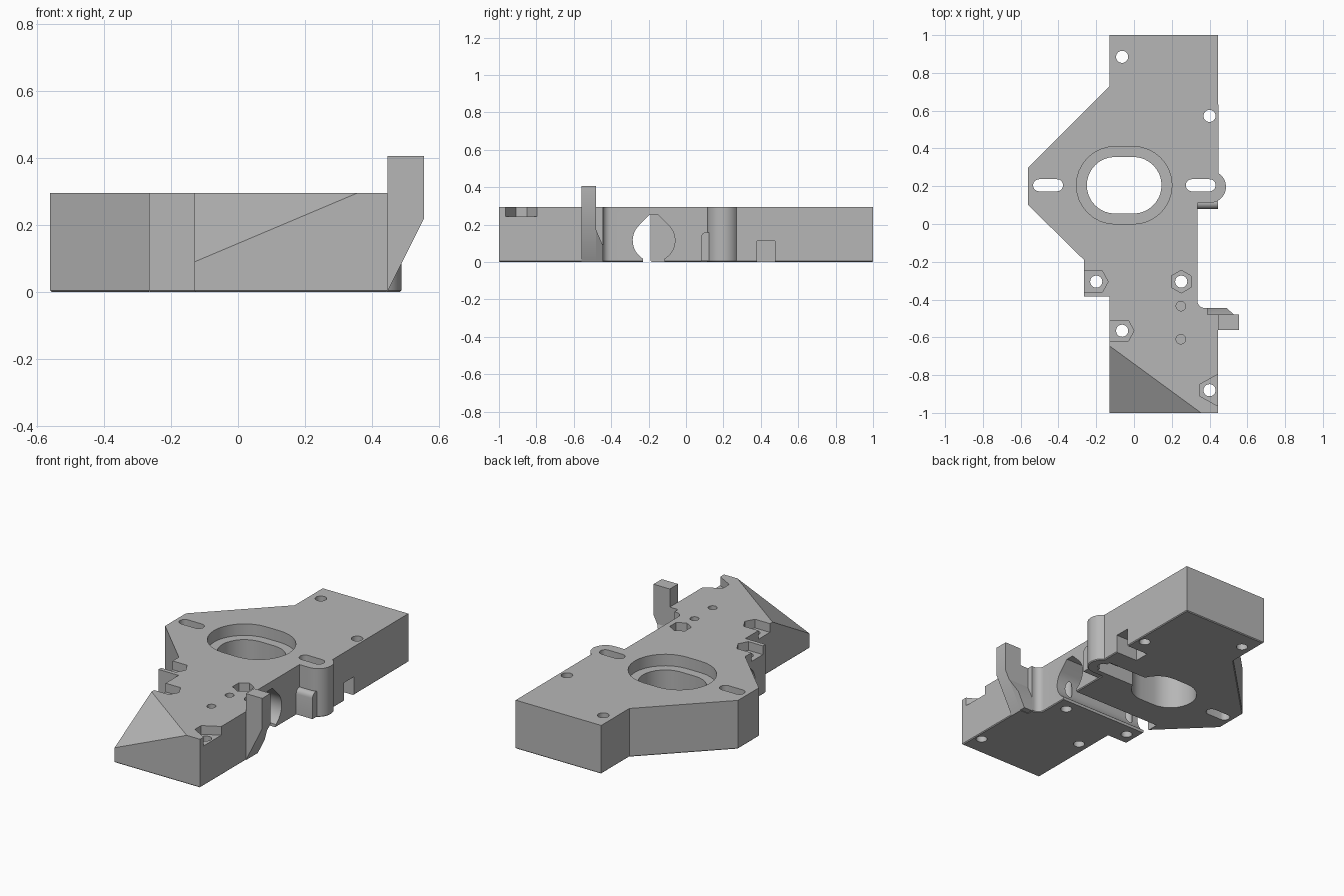
import bpy
import bmesh
from math import cos, sin, pi, radians
from mathutils import Vector

if "Cube" in bpy.data.objects:
    bpy.data.objects.remove(bpy.data.objects["Cube"], do_unlink=True)

grey = bpy.data.materials.new("plain grey")
grey.use_nodes = True
colour = (0.47, 0.47, 0.47, 1)
grey.diffuse_color = colour
grey.node_tree.nodes["Principled BSDF"].inputs["Base Color"].default_value = colour

TOP = 0.295


def make(name, bm):
    bmesh.ops.recalc_face_normals(bm, faces=bm.faces)
    mesh = bpy.data.meshes.new(name)
    bm.to_mesh(mesh)
    bm.free()
    obj = bpy.data.objects.new(name, mesh)
    bpy.context.collection.objects.link(obj)
    mesh.materials.append(grey)
    return obj


def prism(name, pts, lo, hi, axis="z", chamfer=0):
    """Extrude a 2D outline along one axis."""
    place = {"z": lambda a, b, h: (a, b, h), "x": lambda a, b, h: (h, a, b),
             "y": lambda a, b, h: (a, h, b)}[axis]
    bm = bmesh.new()
    base = bm.faces.new([bm.verts.new(place(a, b, lo)) for a, b in pts])
    rim = list(base.edges)
    res = bmesh.ops.extrude_face_region(bm, geom=[base], use_keep_orig=True)
    verts = [g for g in res["geom"] if isinstance(g, bmesh.types.BMVert)]
    bmesh.ops.translate(bm, verts=verts, vec=Vector(place(0, 0, hi - lo)))
    bmesh.ops.recalc_face_normals(bm, faces=bm.faces)
    if chamfer:
        bmesh.ops.bevel(bm, geom=rim, offset=chamfer, segments=1, affect="EDGES")
    return make(name, bm)


def hull(name, pts):
    bm = bmesh.new()
    for p in pts:
        bm.verts.new(p)
    bmesh.ops.convex_hull(bm, input=bm.verts)
    return make(name, bm)


def arc(cx, cy, r, start, end, n=16):
    return [(cx + r * cos(radians(start + (end - start) * i / n)),
             cy + r * sin(radians(start + (end - start) * i / n))) for i in range(n + 1)]


def slot(cx, cy, half, r):
    return arc(cx + half, cy, r, -90, 90) + arc(cx - half, cy, r, 90, 270)


def circle(cx, cy, r, n=32):
    return [(cx + r * cos(2 * pi * i / n), cy + r * sin(2 * pi * i / n)) for i in range(n)]


def rect(x0, y0, x1, y1):
    return [(x0, y0), (x1, y0), (x1, y1), (x0, y1)]


# main plate outline with the rounded lug on its left side
outline = ([(-0.13, -1), (0.445, -1), (0.445, -0.48), (0.39, -0.48), (0.39, -0.445)]
           + arc(0.375, -0.405, 0.04, 270, 180, 8)
           + [(0.335, 0.112)] + arc(0.402, 0.197, 0.085, -90, 58)
           + [(0.445, 1), (-0.13, 1), (-0.13, 0.73), (-0.56, 0.3), (-0.56, 0.1),
              (-0.265, -0.19), (-0.265, -0.385), (-0.13, -0.385)])
plate = prism("mounting_plate", outline, 0, TOP, chamfer=0.005)

cutters = []


def cut(pts, lo, hi, axis="z"):
    cutters.append(prism("cutter", pts, lo, hi, axis))


# oval opening and its counterbore
cut(slot(-0.052, 0.205, 0.048, 0.15), -0.1, 0.5)
cut(slot(-0.052, 0.205, 0.048, 0.205), TOP - 0.07, 0.5)
# adjusting slots
for x in (-0.455, 0.353):
    cut(slot(x, 0.205, 0.047, 0.032), -0.1, 0.5)
# screw holes
for x, y in [(-0.063, 0.885), (0.4, 0.572), (-0.2, -0.305),
             (0.25, -0.305), (-0.063, -0.565), (0.4, -0.88)]:
    cut(circle(x, y, 0.032), -0.1, 0.5)
# small blind holes
for y in (-0.435, -0.61):
    cut(circle(0.248, y, 0.025), 0.1, 0.5)
# nut pockets, some open to the side
pocket = TOP - 0.053
cut([(0.25 + 0.06 * sin(i * pi / 3), -0.305 + 0.06 * cos(i * pi / 3)) for i in range(6)],
    pocket, 0.5)
for x, y in [(-0.2, -0.305), (-0.063, -0.565)]:
    cut([(x - 0.2, y - 0.055), (x + 0.033, y - 0.055), (x + 0.063, y),
         (x + 0.033, y + 0.055), (x - 0.2, y + 0.055)], pocket, 0.5)
cut([(0.347, -0.91), (0.347, -0.85), (0.5, -0.765), (0.5, -0.995)], pocket, 0.5)
# crosswise teardrop bore, open underneath
r, cy, cz = 0.113, -0.172, 0.115
cut(arc(cy, cz, r, -225, 45, 32) + [(cy + 0.025, 0.25), (cy - 0.025, 0.25)],
    -0.265, 0.6, "x")
cut(rect(-0.23, -0.1, -0.115, 0.03), -0.265, 0.6, "x")
# underside channel and side notch
cut(rect(0.1, 0.15, 0.4, 0.26), -0.1, 0.1)
cut(rect(0.3, 0.38, 0.6, 0.475), -0.1, 0.112)
# sloping front corner
d = 0.2
a, b, c = (Vector(p) for p in ((-0.13, -0.645, TOP), (0.355, -1, TOP), (-0.13, -1, 0.09)))
n = (b - a).cross(c - a).normalized()
if n.z < 0:
    n = -n
centre = (a + b + c) / 3
tri = [centre + (p - centre) * 3 for p in (a, b, c)]
cutters.append(hull("cutter", tri + [p + n * 1.0 for p in tri]))

for cutter in cutters:
    mod = plate.modifiers.new("cut", "BOOLEAN")
    mod.operation = "DIFFERENCE"
    mod.solver = "EXACT"
    mod.object = cutter
    cutter.hide_render = True
bpy.context.view_layer.update()
result = bpy.data.meshes.new_from_object(plate.evaluated_get(bpy.context.evaluated_depsgraph_get()))
plate.modifiers.clear()
plate.data = result
for cutter in cutters:
    bpy.data.objects.remove(cutter, do_unlink=True)

# upright side tab and its sloping brace
tab = prism("side_tab", [(0.445, 0), (0.555, 0.22), (0.555, 0.405), (0.445, 0.405)],
            -0.56, -0.48, "y")
brace = hull("tab_brace", [(0.39, -0.445, 0), (0.39, -0.48, 0), (0.39, -0.445, 0.09),
                           (0.39, -0.48, 0.17), (0.445, -0.445, 0), (0.445, -0.48, 0),
                           (0.49, -0.445, 0.09), (0.53, -0.48, 0.17)])

# small rounded guides flanking the lug
guides = [prism("lug_guide", rect(y - 0.03, 0.005, y + 0.03, 0.14)[:2]
                + arc(y, 0.13, 0.03, 0, 180, 8), 0.33, 0.445, "x") for y in (0.11, 0.28)]

for obj in [plate, tab, brace] + guides:
    bpy.ops.object.select_all(action="DESELECT")
    obj.select_set(True)
    bpy.context.view_layer.objects.active = obj
    bpy.ops.object.shade_smooth_by_angle(angle=radians(30))
